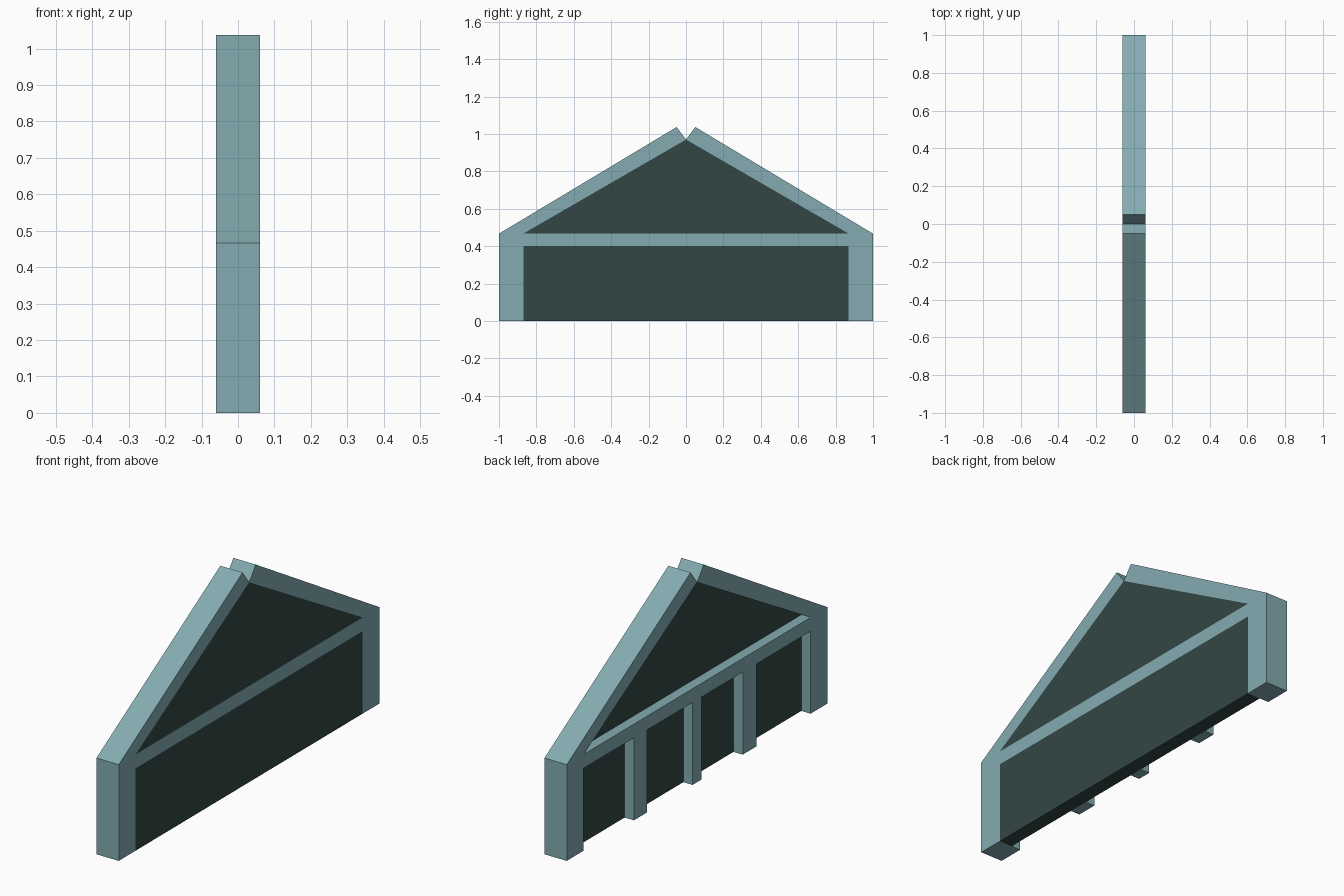
import bpy
import bmesh

cube = bpy.data.objects.get("Cube")
if cube:
    bpy.data.objects.remove(cube, do_unlink=True)


def make_material(name, rgb):
    mat = bpy.data.materials.new(name)
    mat.use_nodes = True
    color = (*rgb, 1.0)
    mat.diffuse_color = color
    mat.node_tree.nodes["Principled BSDF"].inputs["Base Color"].default_value = color
    return mat


frame_mat = make_material("pale teal frame", (0.23, 0.41, 0.44))
panel_mat = make_material("dark teal panel", (0.031, 0.062, 0.060))

BACK, RECESS, FACE = -0.06, -0.01, 0.06   # depth planes along x
SIDE, INNER = 1.0, 0.87                   # outer and inner edge of end posts
EAVE, BEAM_LOW, APEX = 0.467, 0.40, 0.97


def extrude_profile(name, points, x0, x1, mat):
    """Extrude a (y, z) outline from x0 to x1."""
    bm = bmesh.new()
    face = bm.faces.new([bm.verts.new((x0, y, z)) for y, z in points])
    result = bmesh.ops.extrude_face_region(bm, geom=[face])
    moved = [v for v in result["geom"] if isinstance(v, bmesh.types.BMVert)]
    bmesh.ops.translate(bm, verts=moved, vec=(x1 - x0, 0, 0))
    bmesh.ops.recalc_face_normals(bm, faces=bm.faces)
    mesh = bpy.data.meshes.new(name)
    bm.to_mesh(mesh)
    bm.free()
    mesh.materials.append(mat)
    obj = bpy.data.objects.new(name, mesh)
    bpy.context.collection.objects.link(obj)
    return obj


def rect(y0, y1, z0, z1):
    return [(y0, z0), (y1, z0), (y1, z1), (y0, z1)]


# End posts and sloping rafters, mirrored front to back
for side, label in ((-1, "front"), (1, "back")):
    extrude_profile(label + "_end_post", rect(side * INNER, side * SIDE, 0, EAVE),
                    BACK, FACE, frame_mat)
    rafter = [(SIDE, EAVE), (0.05, 1.037), (0, APEX), (INNER, EAVE)]
    extrude_profile(label + "_rafter", [(side * y, z) for y, z in rafter],
                    BACK, FACE, frame_mat)

# Horizontal tie beam
extrude_profile("tie_beam", rect(-INNER, INNER, BEAM_LOW, EAVE), BACK, FACE, frame_mat)

# Wall and gable panels, flush on one side and recessed on the other
extrude_profile("wall_panel", rect(-INNER, INNER, 0, BEAM_LOW), RECESS, FACE, panel_mat)
extrude_profile("gable_panel", [(-INNER, EAVE), (INNER, EAVE), (0, APEX)],
                RECESS, FACE, panel_mat)

# Studs on the recessed side
for label, y, width in (("front", -0.402, 0.105), ("middle", 0, 0.07), ("back", 0.435, 0.1)):
    extrude_profile(label + "_stud", rect(y - width / 2, y + width / 2, 0, BEAM_LOW),
                    BACK, RECESS, frame_mat)
